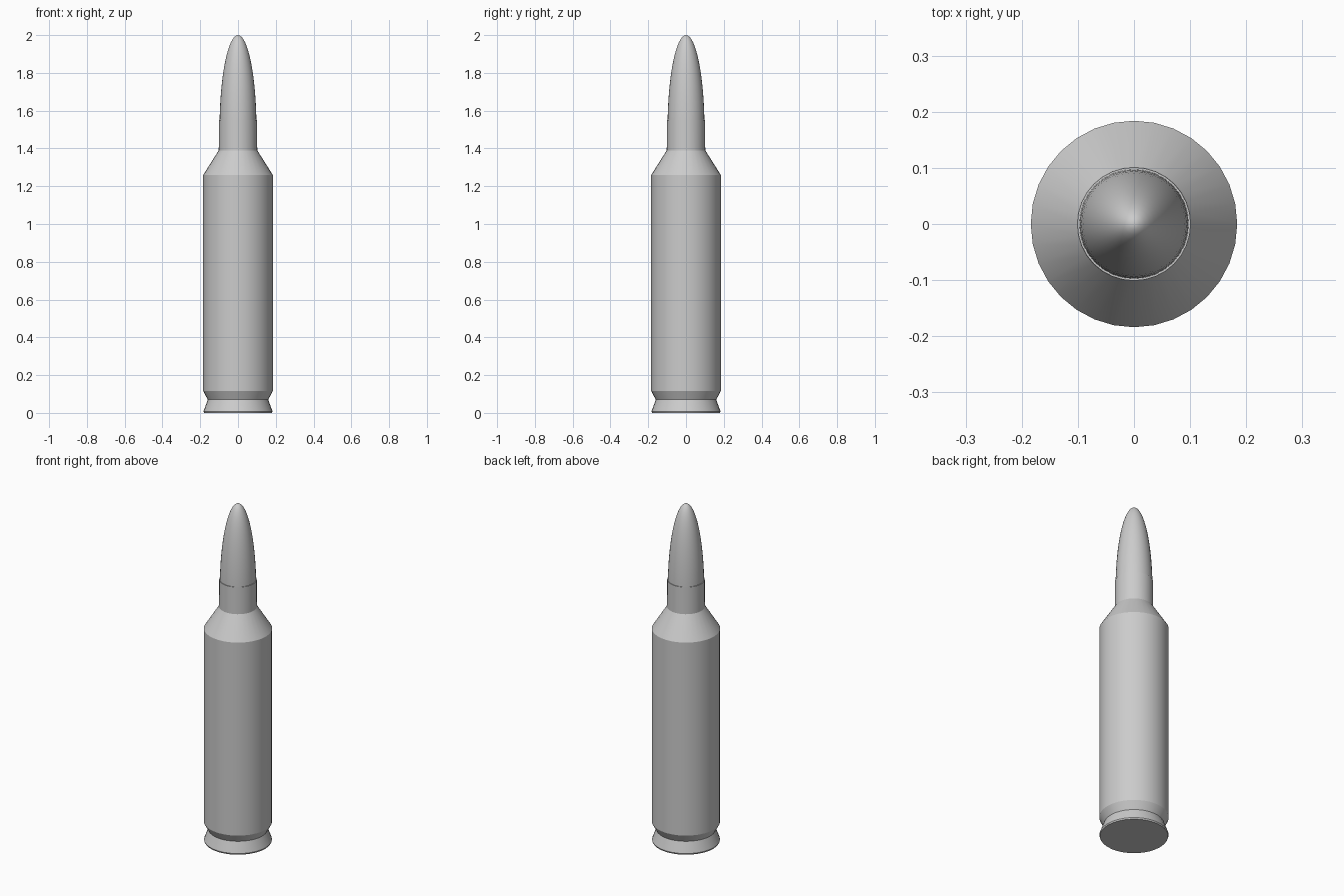
import bpy, bmesh, math

if "Cube" in bpy.data.objects:
    bpy.data.objects.remove(bpy.data.objects["Cube"])

SIDES = 32

grey = bpy.data.materials.new("plain_grey")
grey.diffuse_color = (0.6, 0.6, 0.6, 1)
grey.use_nodes = True
grey.node_tree.nodes["Principled BSDF"].inputs["Base Color"].default_value = grey.diffuse_color


def lathe(name, profile, angle):
    """Spin (radius, height) points around z; radius 0 makes a pole."""
    bm = bmesh.new()
    rings = []
    for r, z in profile:
        if r == 0:
            rings.append([bm.verts.new((0, 0, z))] * SIDES)
        else:
            rings.append([bm.verts.new((r * math.cos(2 * math.pi * i / SIDES),
                                        r * math.sin(2 * math.pi * i / SIDES), z))
                          for i in range(SIDES)])
    for a, b in zip(rings, rings[1:]):
        for i in range(SIDES):
            j = (i + 1) % SIDES
            quad = list(dict.fromkeys((a[i], a[j], b[j], b[i])))
            bm.faces.new(quad)
    bmesh.ops.recalc_face_normals(bm, faces=bm.faces)
    mesh = bpy.data.meshes.new(name)
    bm.to_mesh(mesh)
    bm.free()
    mesh.materials.append(grey)
    obj = bpy.data.objects.new(name, mesh)
    bpy.context.collection.objects.link(obj)
    bpy.ops.object.select_all(action='DESELECT')
    obj.select_set(True)
    bpy.context.view_layer.objects.active = obj
    bpy.ops.object.shade_smooth_by_angle(angle=math.radians(angle))
    return obj


# Casing: base, flared rim, groove, body, shoulder and neck
lathe("casing", [(0, 0), (0.18, 0), (0.183, 0.008), (0.16, 0.07),
                 (0.184, 0.115), (0.184, 1.26), (0.102, 1.39),
                 (0.101, 1.55), (0.097, 1.55), (0.097, 1.5)], 25)

# Tip: rounded ogive rising out of the neck
R, Z0, H = 0.098, 1.5, 0.5
tip = [(0, 1.4), (R, 1.4)]
for k in range(16):
    t = math.pi / 2 * k / 16
    tip.append((R * math.cos(t), Z0 + H * math.sin(t)))
tip.append((0, 2.0))
lathe("pointed_tip", tip, 40)
